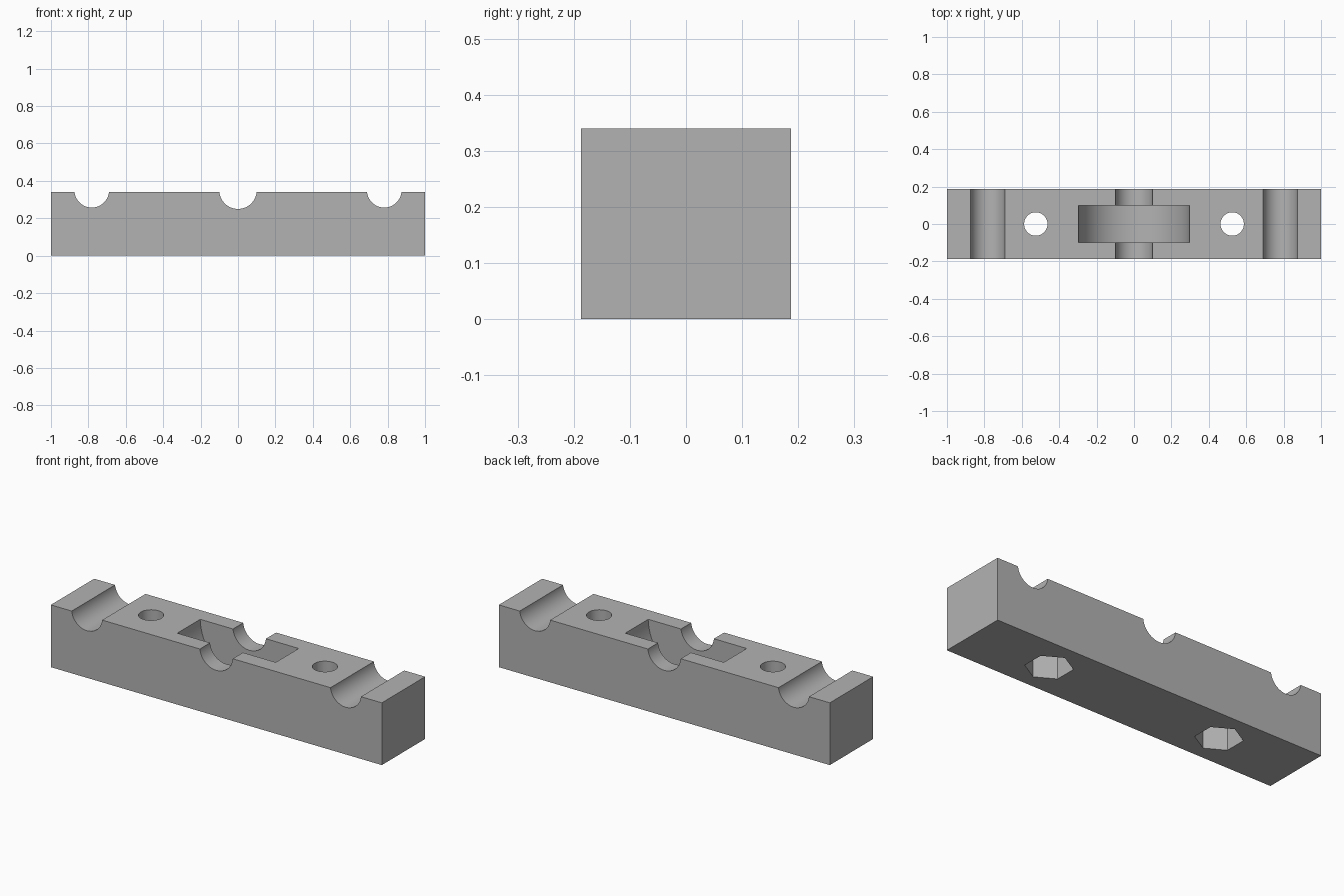
import bpy
import math

cube = bpy.data.objects.get("Cube")
if cube:
    bpy.data.objects.remove(cube, do_unlink=True)

LENGTH, WIDTH, HEIGHT = 2.0, 0.374, 0.34
AXIS_Z = 0.35          # shaft axes sit just above the top face

grey = bpy.data.materials.new("plain grey")
grey.use_nodes = True
colour = (0.45, 0.45, 0.45, 1)
grey.diffuse_color = colour
grey.node_tree.nodes["Principled BSDF"].inputs["Base Color"].default_value = colour

# Main block
bpy.ops.mesh.primitive_cube_add(size=1, location=(0, 0, HEIGHT / 2))
block = bpy.context.object
block.name = "bearing_block"
block.scale = (LENGTH, WIDTH, HEIGHT)
bpy.ops.object.transform_apply(location=True, rotation=False, scale=True)
block.data.materials.append(grey)


def cut(name, radius, depth, location, sides=96, rotation=(0, 0, 0)):
    """Subtract a cylinder or prism from the block."""
    bpy.ops.mesh.primitive_cylinder_add(vertices=sides, radius=radius, depth=depth,
                                        location=location, rotation=rotation)
    cutter = bpy.context.object
    cutter.name = name
    cutter.hide_render = True
    cutter.data.materials.append(grey)
    mod = block.modifiers.new(name, 'BOOLEAN')
    mod.operation = 'DIFFERENCE'
    mod.solver = 'EXACT'
    mod.object = cutter
    bpy.context.view_layer.objects.active = block
    bpy.ops.object.modifier_apply(modifier=name)
    bpy.data.objects.remove(cutter, do_unlink=True)


ALONG_Y = (math.pi / 2, 0, 0)

# Centre shaft groove and round-bottomed wheel pocket
cut("centre_groove", 0.1, 1, (0, 0, AXIS_Z), rotation=ALONG_Y)
cut("wheel_pocket", 0.298, 0.198, (0, 0, AXIS_Z), sides=128, rotation=ALONG_Y)

NUT_DEPTH = 0.15
for side, name in ((-1, "right"), (1, "left")):
    # Outer rod groove, bolt hole and hexagonal nut recess underneath
    cut(name + "_groove", 0.0925, 1, (side * 0.782, 0, AXIS_Z), rotation=ALONG_Y)
    cut(name + "_bolt_hole", 0.0625, 1, (side * 0.525, 0, HEIGHT / 2), sides=64)
    cut(name + "_nut_recess", 0.117, 2 * NUT_DEPTH, (side * 0.525, 0, 0), sides=6)

# Round walls smooth, edges crisp
bpy.ops.object.select_all(action='DESELECT')
block.select_set(True)
bpy.context.view_layer.objects.active = block
bpy.ops.object.shade_smooth_by_angle(angle=math.radians(25))
